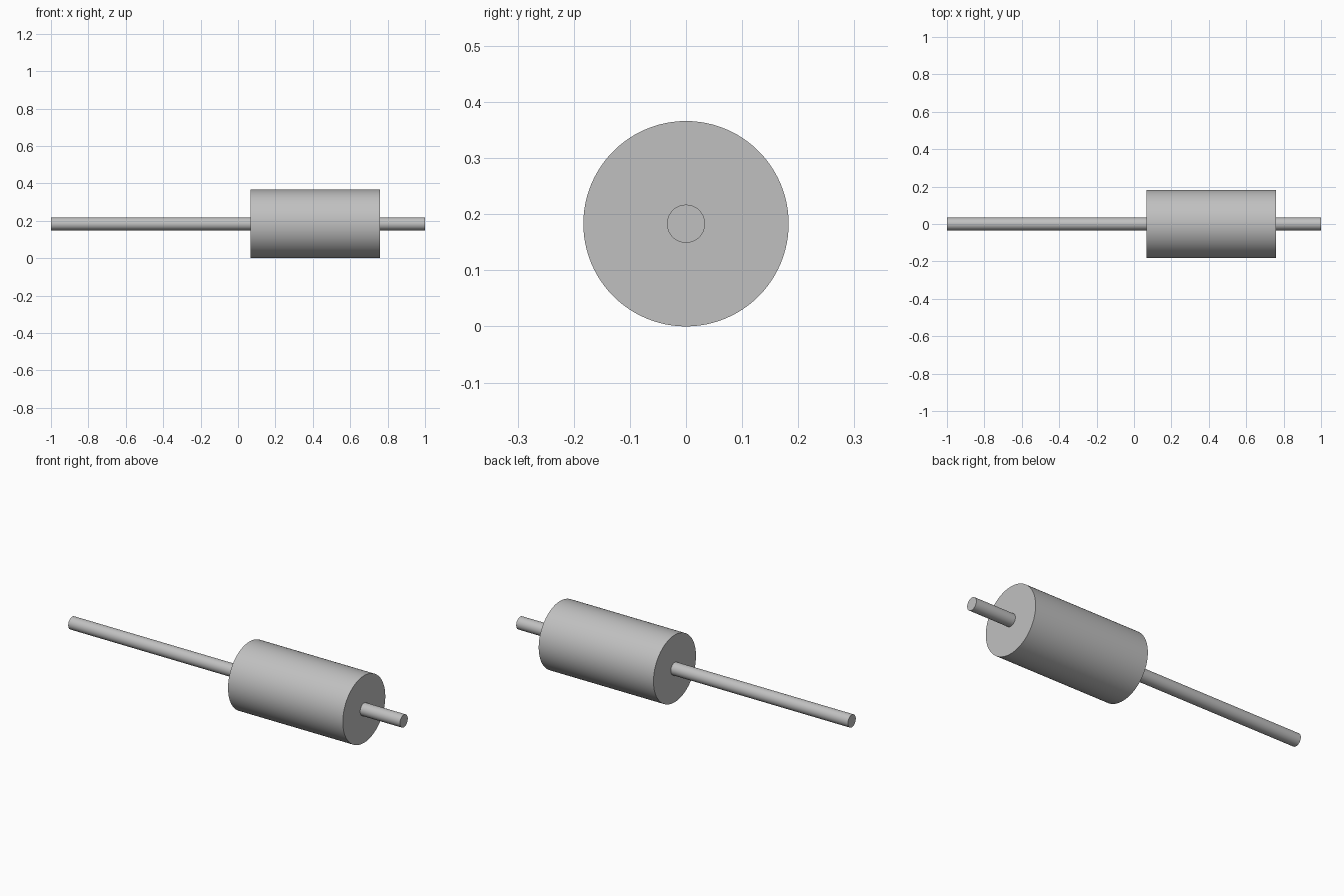
import bpy
import math

cube = bpy.data.objects.get("Cube")
if cube:
    bpy.data.objects.remove(cube, do_unlink=True)

BODY_RADIUS = 0.183
SHAFT_RADIUS = 0.034

steel = bpy.data.materials.new("grey_steel")
steel.use_nodes = True
colour = (0.53, 0.53, 0.53, 1.0)
steel.diffuse_color = colour
steel.node_tree.nodes["Principled BSDF"].inputs["Base Color"].default_value = colour


def rod(name, x_start, x_end, radius, sides):
    """Smooth cylinder lying along x, centred on the roller axis."""
    bpy.ops.mesh.primitive_cylinder_add(
        vertices=sides, radius=radius, depth=x_end - x_start,
        location=((x_start + x_end) / 2, 0, BODY_RADIUS),
        rotation=(0, math.pi / 2, 0))
    obj = bpy.context.object
    obj.name = name
    obj.data.materials.append(steel)
    bpy.ops.object.shade_smooth_by_angle(angle=math.radians(30))
    return obj


# Wide roller drum
rod("roller_body", 0.068, 0.76, BODY_RADIUS, 96)
# Thin axle: long end on the right, short end on the left
rod("axle", -1.0, 1.0, SHAFT_RADIUS, 48)
